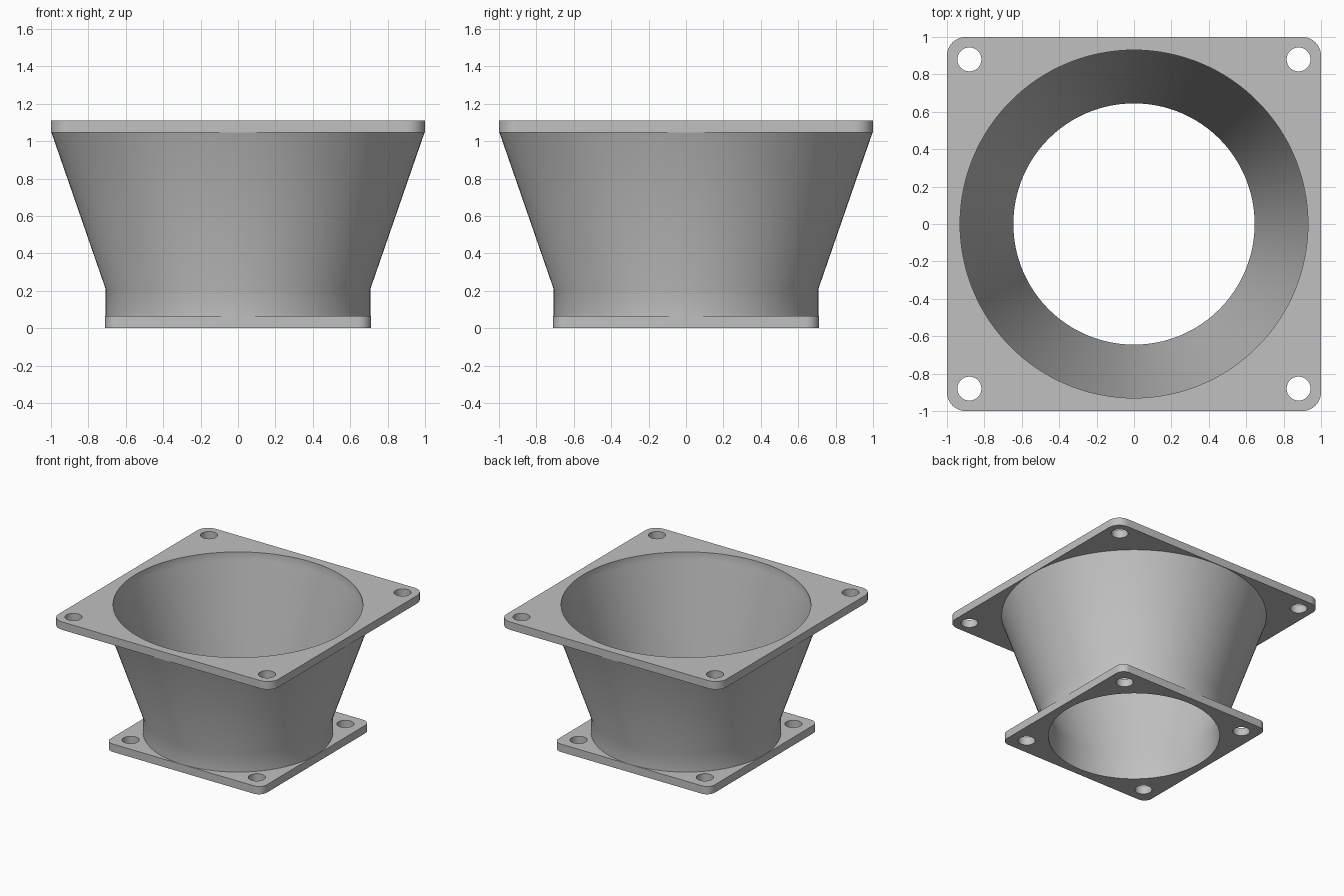
import bpy, bmesh, math

cube = bpy.data.objects.get("Cube")
if cube:
    bpy.data.objects.remove(cube, do_unlink=True)

SEG = 128
PLATE = 0.065          # flange thickness
HEIGHT = 1.11
NECK = 0.21            # height where the straight neck starts to flare

grey = bpy.data.materials.new("light_grey")
grey.use_nodes = True
grey.diffuse_color = (0.53, 0.53, 0.53, 1)
grey.node_tree.nodes["Principled BSDF"].inputs["Base Color"].default_value = (0.53, 0.53, 0.53, 1)


def loft(name, rings):
    """Closed solid through matching rings of points, capped at both ends."""
    bm = bmesh.new()
    loops = [[bm.verts.new(p) for p in ring] for ring in rings]
    n = len(loops[0])
    for low, high in zip(loops, loops[1:]):
        for i in range(n):
            j = (i + 1) % n
            bm.faces.new((low[i], low[j], high[j], high[i]))
    bm.faces.new(loops[0][::-1])
    bm.faces.new(loops[-1])
    bmesh.ops.recalc_face_normals(bm, faces=bm.faces)
    mesh = bpy.data.meshes.new(name)
    bm.to_mesh(mesh)
    bm.free()
    mesh.materials.append(grey)
    obj = bpy.data.objects.new(name, mesh)
    bpy.context.collection.objects.link(obj)
    return obj


def circle(r, z, cx=0, cy=0, n=SEG):
    return [(cx + r * math.cos(math.tau * i / n), cy + r * math.sin(math.tau * i / n), z)
            for i in range(n)]


def lathe(name, profile):
    return loft(name, [circle(r, z) for r, z in profile])


def rounded_square(half, r, z, steps=10):
    pts = []
    for k, (sx, sy) in enumerate([(1, 1), (-1, 1), (-1, -1), (1, -1)]):
        for i in range(steps + 1):
            a = math.pi / 2 * (k + i / steps)
            pts.append((sx * (half - r) + r * math.cos(a), sy * (half - r) + r * math.sin(a), z))
    return pts


def combine(target, tool, operation):
    """Apply a boolean and discard the tool."""
    mod = target.modifiers.new(operation.lower(), "BOOLEAN")
    mod.operation, mod.solver, mod.object = operation, "EXACT", tool
    tool.hide_render = True
    bpy.context.view_layer.objects.active = target
    bpy.ops.object.modifier_apply(modifier=mod.name)
    bpy.data.objects.remove(tool, do_unlink=True)


def flange(name, half, corner, z0, bolt):
    plate = loft(name, [rounded_square(half, corner, z) for z in (z0, z0 + PLATE)])
    for sx in (-1, 1):
        for sy in (-1, 1):
            hole = loft("bolt_hole", [circle(0.064, z, sx * bolt, sy * bolt, 40)
                                      for z in (z0 - 0.1, z0 + PLATE + 0.1)])
            combine(plate, hole, "DIFFERENCE")
    return plate


# Flared outer wall, with its ends buried in the two flanges
duct = lathe("flanged_duct", [(0.708, 0.03), (0.708, NECK), (0.997, HEIGHT - PLATE),
                              (0.997, HEIGHT - 0.03)])

# Square mounting flanges with four bolt holes each
combine(duct, flange("bottom_flange", 0.71, 0.07, 0, 0.574), "UNION")
combine(duct, flange("top_flange", 1.0, 0.1, HEIGHT - PLATE, 0.88), "UNION")

# Hollow bore right through
bore = lathe("bore", [(0.645, -0.1), (0.645, NECK), (0.93, HEIGHT - PLATE), (0.93, HEIGHT + 0.1)])
combine(duct, bore, "DIFFERENCE")

# Smooth walls, crisp rims
bpy.ops.object.select_all(action="DESELECT")
duct.select_set(True)
bpy.context.view_layer.objects.active = duct
bpy.ops.object.shade_smooth_by_angle(angle=math.radians(30))
